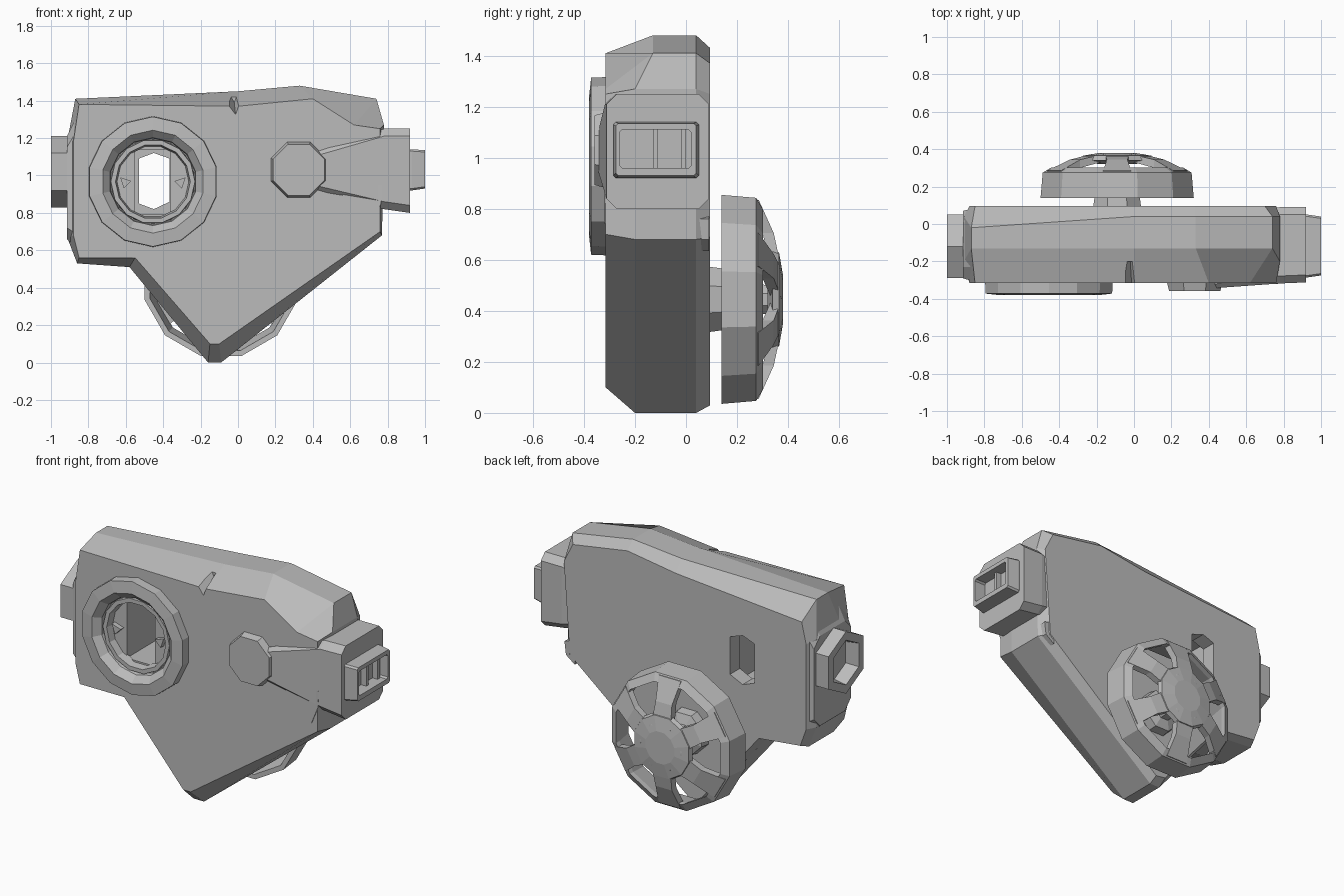
import bpy, bmesh, math
from mathutils import Vector

if "Cube" in bpy.data.objects:
    bpy.data.objects.remove(bpy.data.objects["Cube"], do_unlink=True)

grey = bpy.data.materials.new("plain_grey")
grey.use_nodes = True
grey.diffuse_color = (0.5, 0.5, 0.5, 1)
grey.node_tree.nodes["Principled BSDF"].inputs["Base Color"].default_value = (0.5, 0.5, 0.5, 1)


def loft(name, loops, ring=False):
    """Skin a series of equal-length loops; ring joins last to first, otherwise ends are capped."""
    bm = bmesh.new()
    rows = [[bm.verts.new(p) for p in loop] for loop in loops]
    n = len(rows[0])
    pairs = list(zip(rows, rows[1:])) + ([(rows[-1], rows[0])] if ring else [])
    for a, b in pairs:
        for i in range(n):
            j = (i + 1) % n
            bm.faces.new((a[i], a[j], b[j], b[i]))
    if not ring:
        bm.faces.new(rows[0])
        bm.faces.new(rows[-1])
    bmesh.ops.recalc_face_normals(bm, faces=bm.faces)
    mesh = bpy.data.meshes.new(name)
    bm.to_mesh(mesh)
    bm.free()
    mesh.materials.append(grey)
    obj = bpy.data.objects.new(name, mesh)
    bpy.context.collection.objects.link(obj)
    return obj


def lathe(name, profile, sides, cx, cz, ring=False, turn=0.5):
    """Turn (radius, y) points around an axis along y."""
    loops = []
    for r, y in profile:
        angles = [2 * math.pi * (i + turn) / sides for i in range(sides)]
        loops.append([(cx + r * math.cos(a), y, cz + r * math.sin(a)) for a in angles])
    return loft(name, loops, ring)


def chamfered(x, y0, y1, z0, z1, c):
    """Rectangle with cut corners in the plane at x."""
    return [(x, y0 + c, z0), (x, y1 - c, z0), (x, y1, z0 + c), (x, y1, z1 - c),
            (x, y1 - c, z1), (x, y0 + c, z1), (x, y0, z1 - c), (x, y0, z0 + c)]


def prism_y(name, outline, y0, y1):
    return loft(name, [[(x, y, z) for x, z in outline] for y in (y0, y1)])


def cut(obj, cutter):
    cutter.hide_render = True
    mod = obj.modifiers.new("cut", 'BOOLEAN')
    mod.operation = 'DIFFERENCE'
    mod.solver = 'EXACT'
    mod.object = cutter
    bpy.context.view_layer.objects.active = obj
    bpy.ops.object.modifier_apply(modifier=mod.name)
    bpy.data.objects.remove(cutter, do_unlink=True)


# Main housing: shield outline, with the top sloping to the front and, on the right half, to the back
outer = [(-0.87, 1.41), (0.0, 1.45), (0.33, 1.48), (0.74, 1.41), (0.78, 1.27), (0.77, 0.68),
         (-0.09, 0.0), (-0.16, 0.0), (-0.58, 0.51), (-0.86, 0.53), (-0.91, 0.66), (-0.91, 1.2)]
front = [(-0.85, 1.38), (0.0, 1.37), (0.40, 1.41), (0.62, 1.27), (0.76, 1.25), (0.76, 0.70),
         (-0.10, 0.10), (-0.15, 0.10), (-0.55, 0.56), (-0.85, 0.56), (-0.88, 0.68), (-0.88, 1.18)]
back = [(-0.85, 1.31), (0.0, 1.38), (0.33, 1.43), (0.70, 1.37), (0.76, 1.25), (0.72, 0.69),
        (-0.09, 0.03), (-0.16, 0.04), (-0.56, 0.52), (-0.84, 0.55), (-0.88, 0.66), (-0.88, 1.18)]
housing = loft("housing", [
    [(x, -0.315, z) for x, z in front],
    [(x, -0.13 if z > 1.4 else -0.2, z) for x, z in outer],
    [(x, -0.02 if x < 0 and z > 1.4 else 0.04, z) for x, z in outer],
    [(x, 0.095, z) for x, z in back]])

# Round recess, rectangular pocket and through hole
cut(housing, lathe("recess_cutter", [(0.225, -0.5), (0.225, -0.29)], 14, -0.455, 0.967))
cut(housing, prism_y("pocket_cutter", [(-0.55, 0.79), (-0.36, 0.79), (-0.36, 1.14), (-0.55, 1.14)], -0.5, 0.0))
cut(housing, prism_y("hole_cutter", [(-0.53, 0.85), (-0.45, 0.82), (-0.365, 0.86), (-0.365, 1.09),
                                     (-0.45, 1.12), (-0.53, 1.09)], -0.1, 0.3))

# Notch in the upper front edge
cut(housing, loft("notch_cutter", [[(-0.10, -0.36, 1.42), (-0.01, -0.36, 1.30), (0.03, -0.36, 1.42)],
                                   [(-0.08, -0.20, 1.50), (-0.02, -0.20, 1.39), (0.02, -0.20, 1.50)]]))

# Round flange on the front, with an inner collar and two lugs
lathe("front_flange", [(0.35, -0.30), (0.347, -0.372), (0.275, -0.38), (0.235, -0.34), (0.225, -0.28)],
      14, -0.455, 0.967, ring=True)
lathe("inner_collar", [(0.232, -0.28), (0.225, -0.335), (0.20, -0.335), (0.19, -0.28)],
      14, -0.455, 0.967, ring=True, turn=0)
for name, x, s in (("right_lug", -0.63, 1), ("left_lug", -0.28, -1)):
    prism_y(name, [(x, 0.99), (x + 0.06 * s, 0.97), (x + 0.02 * s, 0.93)], -0.32, -0.28)

# Boss and flaring port on the left side
lathe("port_boss", [(0.165, -0.30), (0.148, -0.358)], 8, 0.325, 1.03)
loft("left_port", [chamfered(0.40, -0.345, 0.04, 0.93, 1.12, 0.02),
                   chamfered(0.78, -0.318, 0.09, 0.82, 1.25, 0.04),
                   chamfered(0.92, -0.312, 0.09, 0.80, 1.25, 0.04)])
nozzle = loft("left_nozzle", [chamfered(0.88, -0.285, 0.05, 0.92, 1.14, 0.01),
                              chamfered(0.93, -0.285, 0.05, 0.92, 1.14, 0.01),
                              chamfered(1.0, -0.275, 0.04, 0.93, 1.135, 0.01)])
cut(nozzle, loft("bore_cutter", [chamfered(x, -0.26, 0.02, 0.96, 1.11, 0.01) for x in (0.925, 1.1)]))
for i, y in enumerate((-0.13, -0.02)):
    loft("nozzle_bar_%d" % (i + 1), [chamfered(x, y, y + 0.02, 0.955, 1.115, 0.002) for x in (0.92, 0.96)])

# Gussets under the left port
prism_y("front_gusset", [(0.50, 0.95), (0.72, 0.74), (0.765, 0.85), (0.77, 0.95)], -0.32, -0.25)
prism_y("rear_gusset", [(0.69, 0.635), (0.75, 0.68), (0.76, 0.76), (0.69, 0.78)], -0.02, 0.09)

# Hexagonal port on the right side
hexagon = [(-0.12, 1.21), (0.05, 1.12), (0.05, 0.92), (-0.12, 0.83), (-0.29, 0.92), (-0.29, 1.12)]


def hex_loop(x, s):
    return [(x, -0.12 + (y + 0.12) * s, 1.02 + (z - 1.02) * s) for y, z in hexagon]


loft("right_port", [hex_loop(-0.86, 1), hex_loop(-1.0, 1), hex_loop(-1.0, 0.72), hex_loop(-0.92, 0.65)])

# Raised pad around the right port
loft("right_pad", [chamfered(-0.85, -0.31, 0.085, 0.60, 1.34, 0.08),
                   chamfered(-0.915, -0.29, 0.07, 0.66, 1.21, 0.06)])

# Handwheel on the back: thin rim, six spokes and a low domed hub
WX, WZ = -0.09, 0.445
lathe("wheel_rim", [(0.424, 0.14), (0.412, 0.275), (0.365, 0.302), (0.365, 0.27), (0.395, 0.14)],
      12, WX, WZ, ring=True)
lathe("wheel_hub", [(0.10, 0.32), (0.20, 0.34), (0.19, 0.365), (0.10, 0.38)], 12, WX, WZ)
lathe("wheel_stem", [(0.14, 0.08), (0.13, 0.15), (0.07, 0.17), (0.06, 0.34)], 8, WX, WZ)
SPOKES = 6
for k in range(SPOKES):
    a = 2 * math.pi * (k + 0.5) / SPOKES
    out = Vector((math.cos(a), 0, math.sin(a)))
    side = Vector((-math.sin(a), 0, math.cos(a)))
    loops = []
    for r, y0, y1, w in ((0.12, 0.335, 0.374, 0.065), (0.26, 0.30, 0.344, 0.055), (0.39, 0.24, 0.285, 0.075)):
        c = Vector((WX, 0, WZ)) + out * r
        loops.append([c + side * s * w + Vector((0, y, 0))
                      for s, y in ((-1, y0), (1, y0), (1, y1), (-1, y1))])
    loft("wheel_spoke_%d" % (k + 1), loops)
